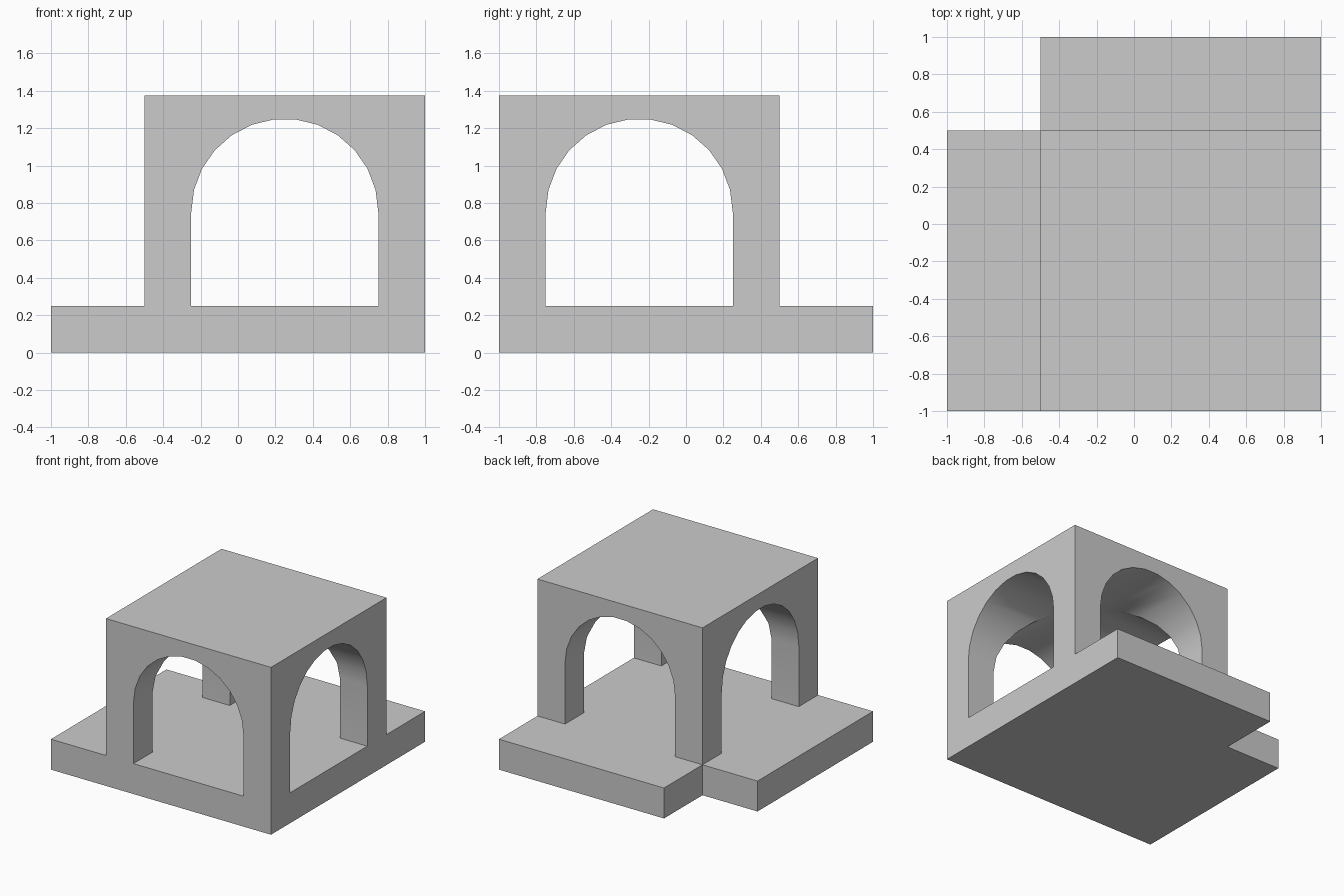
import bpy, bmesh, math
from mathutils import Matrix, Vector

if "Cube" in bpy.data.objects:
    bpy.data.objects.remove(bpy.data.objects["Cube"])


def extrude_profile(name, points, direction):
    """Solid made by sweeping a closed 3D polygon along a vector."""
    bm = bmesh.new()
    face = bm.faces.new([bm.verts.new(p) for p in points])
    swept = bmesh.ops.extrude_face_region(bm, geom=[face])
    verts = [v for v in swept["geom"] if isinstance(v, bmesh.types.BMVert)]
    bmesh.ops.translate(bm, verts=verts, vec=Vector(direction))
    bmesh.ops.recalc_face_normals(bm, faces=bm.faces)
    mesh = bpy.data.meshes.new(name)
    bm.to_mesh(mesh)
    bm.free()
    obj = bpy.data.objects.new(name, mesh)
    bpy.context.collection.objects.link(obj)
    return obj


FLOOR, TOP = 0.25, 1.375
RADIUS, SPRING, SEGMENTS = 0.5, 0.75, 13

# Floor slab with one notched corner
extrude_profile("floor_slab",
                [(-1, -1, 0), (1, -1, 0), (1, 1, 0), (-0.5, 1, 0),
                 (-0.5, 0.5, 0), (-1, 0.5, 0)],
                (0, 0, FLOOR))

# Square block that becomes the four piers and vaulted roof
canopy = extrude_profile("arched_canopy",
                         [(-0.5, -1, FLOOR), (1, -1, FLOOR),
                          (1, 0.5, FLOOR), (-0.5, 0.5, FLOOR)],
                         (0, 0, TOP - FLOOR))

# Two crossing arched tunnels, one per axis
arch = [(-RADIUS, 0, 0), (RADIUS, 0, 0)]
for i in range(SEGMENTS + 1):
    a = math.pi * i / SEGMENTS
    arch.append((RADIUS * math.cos(a), 0, SPRING + RADIUS * math.sin(a)))

bpy.context.view_layer.objects.active = canopy
canopy.select_set(True)
for axis, turn in (("y", 0), ("x", math.pi / 2)):
    place = Matrix.Translation((0.25, -0.25, 0)) @ Matrix.Rotation(turn, 4, "Z")
    points = [place @ (Vector(p) - Vector((0, 1.5, 0))) for p in arch]
    cutter = extrude_profile("tunnel_cutter_" + axis, points,
                             place.to_3x3() @ Vector((0, 3, 0)))
    cutter.hide_render = True
    mod = canopy.modifiers.new("tunnel_" + axis, "BOOLEAN")
    mod.operation = "DIFFERENCE"
    mod.solver = "EXACT"
    mod.object = cutter
    bpy.ops.object.modifier_apply(modifier=mod.name)
    bpy.data.objects.remove(cutter)

# Smooth vault, crisp corners
bpy.ops.object.shade_smooth_by_angle(angle=math.radians(30))
